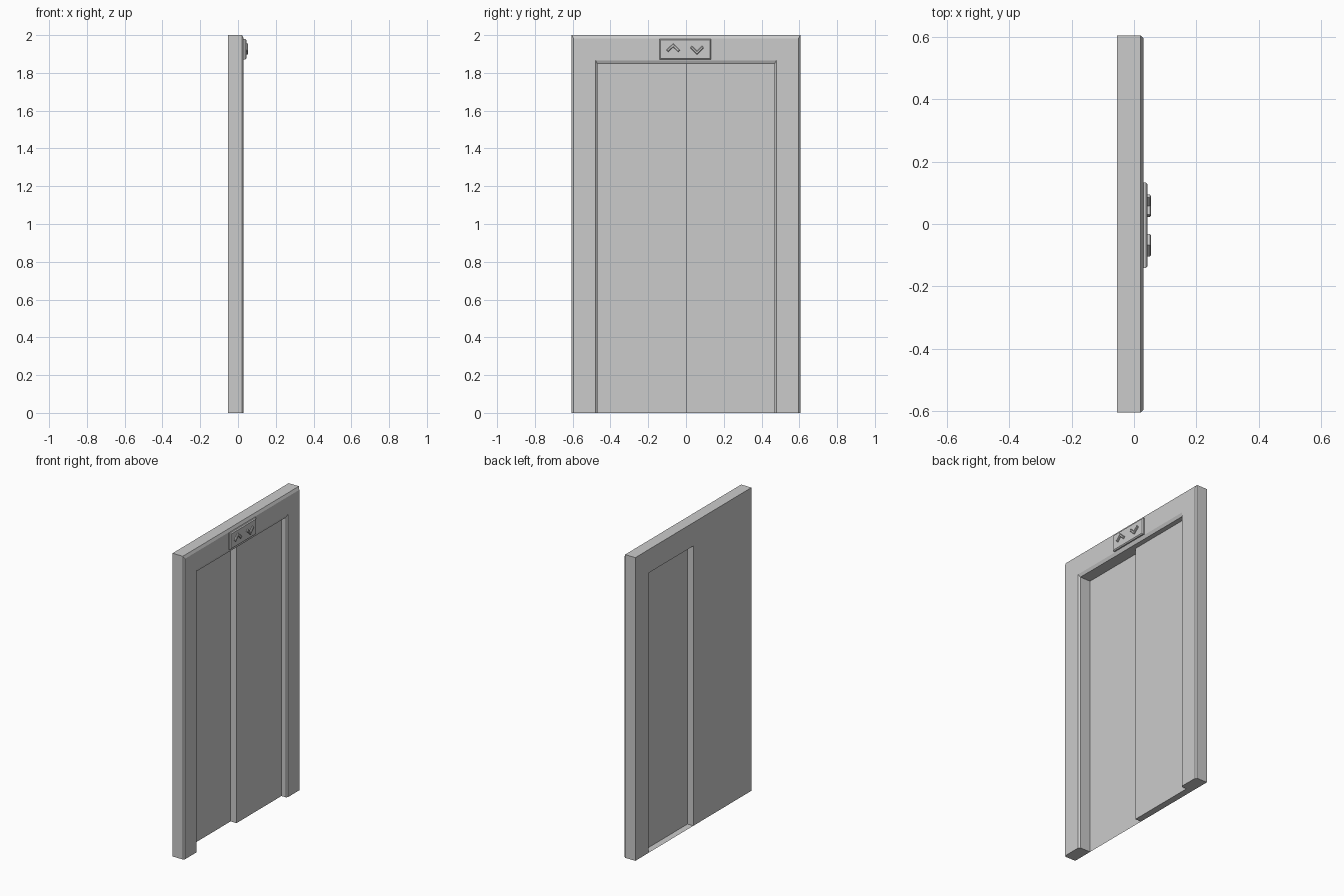
import bpy
import bmesh

if "Cube" in bpy.data.objects:
    bpy.data.objects.remove(bpy.data.objects["Cube"])

BACK = -0.054      # rear plane of the frame
HALF, TOP = 0.468, 1.846   # clear door opening


def make(name, verts, faces):
    mesh = bpy.data.meshes.new(name)
    bm = bmesh.new()
    vs = [bm.verts.new(v) for v in verts]
    for f in faces:
        bm.faces.new([vs[i] for i in f])
    bmesh.ops.recalc_face_normals(bm, faces=bm.faces)
    bm.to_mesh(mesh)
    bm.free()
    obj = bpy.data.objects.new(name, mesh)
    bpy.context.collection.objects.link(obj)
    return obj


def prism(name, outline, x0, x1, inset):
    """Extrude a (y, z) outline along x, with a bevelled front edge."""
    n = len(outline)
    verts = [(x, y, z) for x in (x0, x1) for y, z in outline]
    faces = [range(n), range(n, 2 * n)]
    faces += [(i, (i + 1) % n, n + (i + 1) % n, n + i) for i in range(n)]
    obj = make(name, verts, faces)
    bm = bmesh.new()
    bm.from_mesh(obj.data)
    front = [e for e in bm.edges if all(abs(v.co.x - x1) < 1e-5 for v in e.verts)]
    bmesh.ops.bevel(bm, geom=front, offset=inset, segments=1, affect='EDGES')
    bm.to_mesh(obj.data)
    bm.free()
    return obj


# Door frame: chamfered section (x, half width, top) swept around three sides
section = [(BACK, 0.605, 2.0), (0.021, 0.605, 2.0), (0.03, 0.596, 1.982),
           (0.03, 0.478, 1.866), (0.021, HALF, TOP), (BACK, HALF, TOP)]
n = len(section)
verts = []
for side, raised in ((-1, 0), (-1, 1), (1, 1), (1, 0)):
    verts += [(x, side * w, t * raised) for x, w, t in section]
faces = [(s * n + i, s * n + (i + 1) % n, (s + 1) * n + (i + 1) % n, (s + 1) * n + i)
         for s in range(3) for i in range(n)]
faces += [range(n), range(3 * n, 4 * n)]
make("door_frame", verts, faces)

# Rear door leaf: thin sheet flush with the back
make("rear_door", [(BACK, -HALF, 0), (BACK, 0, 0), (BACK, 0, TOP), (BACK, -HALF, TOP)],
     [(0, 1, 2, 3)])

# Front door leaf: open-backed shell with its front, meeting edge and bottom
F = -0.011
make("front_door",
     [(F, 0, 0), (F, HALF, 0), (F, HALF, TOP), (F, 0, TOP),
      (BACK, 0, 0), (BACK, HALF, 0), (BACK, 0, TOP)],
     [(0, 1, 2, 3), (0, 3, 6, 4), (0, 4, 5, 1)])

# Indicator panel above the doors
prism("indicator_panel", [(-0.141, 1.87), (0.133, 1.87), (0.133, 1.979), (-0.141, 1.979)],
      0.028, 0.044, 0.006)

# Up and down chevrons
chevron = [(0, 0.024), (-0.036, -0.011), (-0.027, -0.022),
           (0, 0.004), (0.027, -0.022), (0.036, -0.011)]
for name, y, z, s in (("up_arrow", -0.068, 1.932, 1), ("down_arrow", 0.058, 1.921, -1)):
    prism(name, [(y + a, z + s * b) for a, b in chevron], 0.043, 0.054, 0.003)
